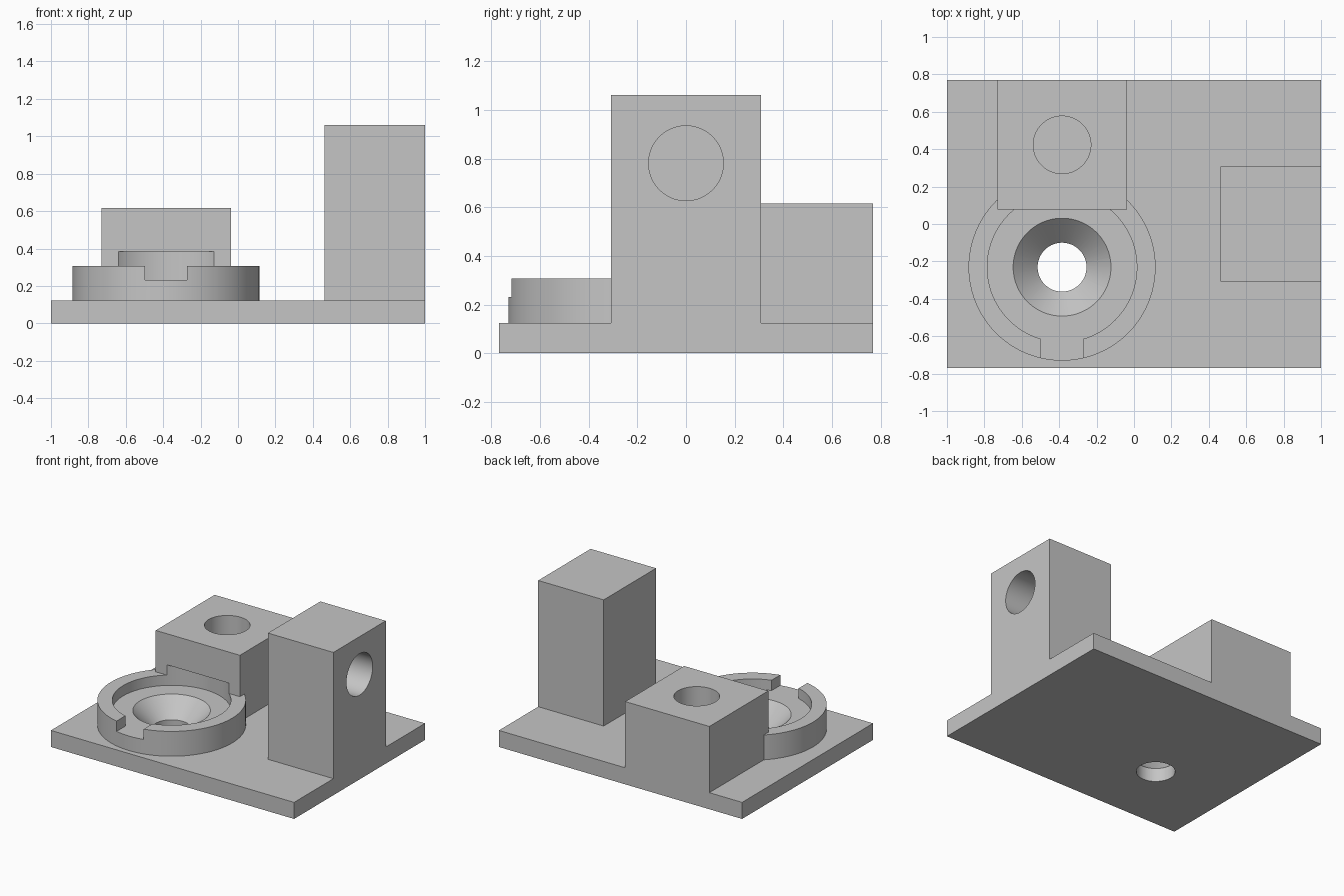
import bpy
import math

U = 2 / 26          # one design unit; the plate is 26 units long
SIDES = 96

old = bpy.data.objects.get("Cube")
if old:
    bpy.data.objects.remove(old, do_unlink=True)

grey = bpy.data.materials.new("plain grey")
grey.use_nodes = True
colour = (0.56, 0.56, 0.56, 1)
grey.diffuse_color = colour
grey.node_tree.nodes["Principled BSDF"].inputs["Base Color"].default_value = colour


def finish(name):
    ob = bpy.context.object
    ob.name = name
    bpy.ops.object.transform_apply(location=True, rotation=True, scale=True)
    ob.data.materials.append(grey)
    return ob


def box(name, x, y, z):
    """Box from (low, high) ranges in design units."""
    ranges = (x, y, z)
    bpy.ops.mesh.primitive_cube_add(size=1, location=[(a + b) / 2 * U for a, b in ranges])
    bpy.context.object.scale = [(b - a) * U for a, b in ranges]
    return finish(name)


def drum(name, centre, length, r1, r2=None, along_x=False):
    """Cylinder or cone that starts at centre and runs along z or x."""
    x, y, z = centre
    middle = (x + length / 2, y, z) if along_x else (x, y, z + length / 2)
    bpy.ops.mesh.primitive_cone_add(
        vertices=SIDES, radius1=r1 * U, radius2=(r1 if r2 is None else r2) * U,
        depth=length * U, location=[c * U for c in middle],
        rotation=(0, math.pi / 2 if along_x else 0, 0))
    return finish(name)


def combine(body, other, operation):
    mod = body.modifiers.new(other.name, 'BOOLEAN')
    mod.operation = operation
    mod.solver = 'EXACT'
    mod.object = other
    bpy.context.view_layer.objects.active = body
    bpy.ops.object.modifier_apply(modifier=mod.name)
    bpy.data.objects.remove(other, do_unlink=True)


# Solid parts: plate, tall block, rear block and round seat
body = box("mounting_plate", (-13, 13), (-10, 10), (0, 1.6))
seat_x, seat_y = -5, -3
solids = [
    box("tall_block", (6, 13), (-4, 4), (0.8, 13.8)),
    box("rear_block", (-9.5, -0.5), (1, 10), (0.8, 8)),
    drum("round_seat", (seat_x, seat_y, 0.8), 3.2, 6.5),
]
for part in solids:
    combine(body, part, 'UNION')

# Cuts: seat recess (also undercuts the rear block), front notch,
# countersunk screw hole, and the blind holes in the two blocks
cuts = [
    drum("seat_recess", (seat_x, seat_y, 3), 2, 5.2),
    box("seat_notch", (-6.45, -3.55), (-10.5, -6), (3, 4.5)),
    drum("screw_hole", (seat_x, seat_y, -1), 4.5, 1.7),
    drum("countersink", (seat_x, seat_y, 1), 2.4, 1.4, 3.8),
    drum("rear_block_hole", (seat_x, 5.5, 3), 6, 2),
    drum("tall_block_hole", (8, 0, 10.15), 6, 2, along_x=True),
]
for cutter in cuts:
    combine(body, cutter, 'DIFFERENCE')

# Smooth round walls, crisp edges
bpy.ops.object.select_all(action='DESELECT')
body.select_set(True)
bpy.context.view_layer.objects.active = body
bpy.ops.object.shade_smooth_by_angle(angle=math.radians(30))
